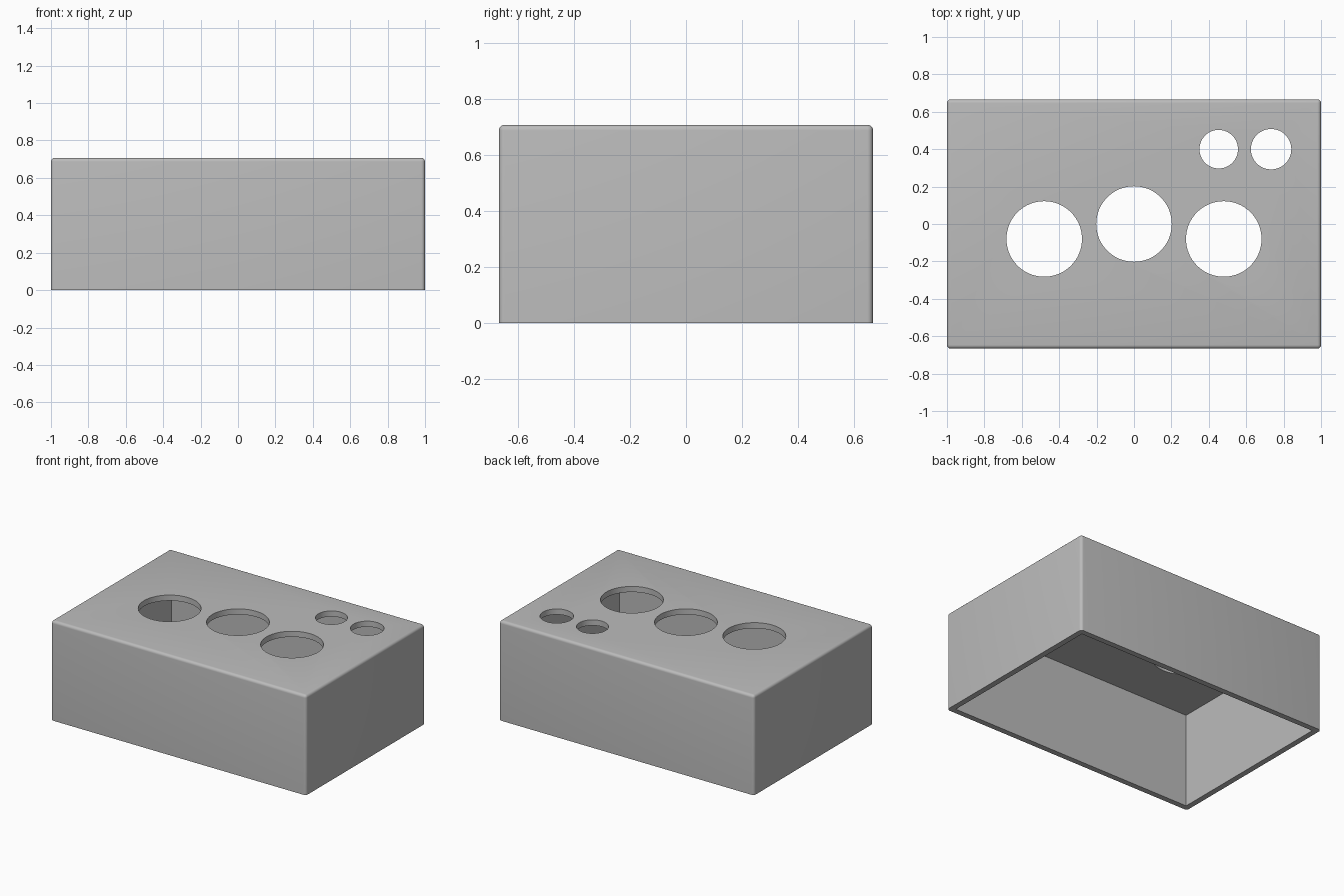
import bpy
import bmesh
from mathutils import Matrix, Vector

cube = bpy.data.objects.get("Cube")
if cube:
    bpy.data.objects.remove(cube, do_unlink=True)

SIZE = Vector((2.0, 1.333, 0.707))
WALL = 0.04
ROUND = 0.02
# x, y, radius of each opening in the lid
HOLES = [(-0.48, -0.08, 0.202), (0, 0, 0.202), (0.48, -0.08, 0.202),
         (0.453, 0.4, 0.103), (0.733, 0.4, 0.108)]

grey = bpy.data.materials.new("mid grey")
grey.use_nodes = True
grey.diffuse_color = (0.5, 0.5, 0.5, 1)
grey.node_tree.nodes["Principled BSDF"].inputs["Base Color"].default_value = grey.diffuse_color


def make_object(name, bm):
    mesh = bpy.data.meshes.new(name)
    bm.to_mesh(mesh)
    bm.free()
    mesh.materials.append(grey)
    obj = bpy.data.objects.new(name, mesh)
    bpy.context.collection.objects.link(obj)
    return obj


def box(size, z_middle):
    bm = bmesh.new()
    bmesh.ops.create_cube(bm, size=1, matrix=Matrix.Translation((0, 0, z_middle))
                          @ Matrix.Diagonal((*size, 1)))
    return bm


def cut(target, cutter):
    cutter.hide_render = True
    mod = target.modifiers.new(cutter.name, "BOOLEAN")
    mod.operation = "DIFFERENCE"
    mod.solver = "EXACT"
    mod.object = cutter
    bpy.context.view_layer.objects.active = target
    bpy.ops.object.modifier_apply(modifier=mod.name)
    bpy.data.objects.remove(cutter, do_unlink=True)


# Outer shell, rounded on every edge except the open base
bm = box(SIZE, SIZE.z / 2)
edges = [e for e in bm.edges if max(v.co.z for v in e.verts) > 0.1]
bmesh.ops.bevel(bm, geom=edges, offset=ROUND, segments=5, profile=0.5, affect="EDGES")
enclosure = make_object("enclosure", bm)

# Hollow inside, open underneath
inner = Vector((SIZE.x - 2 * WALL, SIZE.y - 2 * WALL, SIZE.z))
cut(enclosure, make_object("cavity_cutter", box(inner, SIZE.z / 2 - WALL)))

# Round openings through the lid
for x, y, radius in HOLES:
    bm = bmesh.new()
    bmesh.ops.create_cone(bm, cap_ends=True, segments=64, radius1=radius, radius2=radius,
                          depth=0.3, matrix=Matrix.Translation((x, y, SIZE.z)))
    cut(enclosure, make_object("hole_cutter", bm))

# Smooth the rounded edges and hole walls, keep the rest crisp
bpy.ops.object.select_all(action="DESELECT")
enclosure.select_set(True)
bpy.context.view_layer.objects.active = enclosure
bpy.ops.object.shade_smooth_by_angle(angle=0.6)
